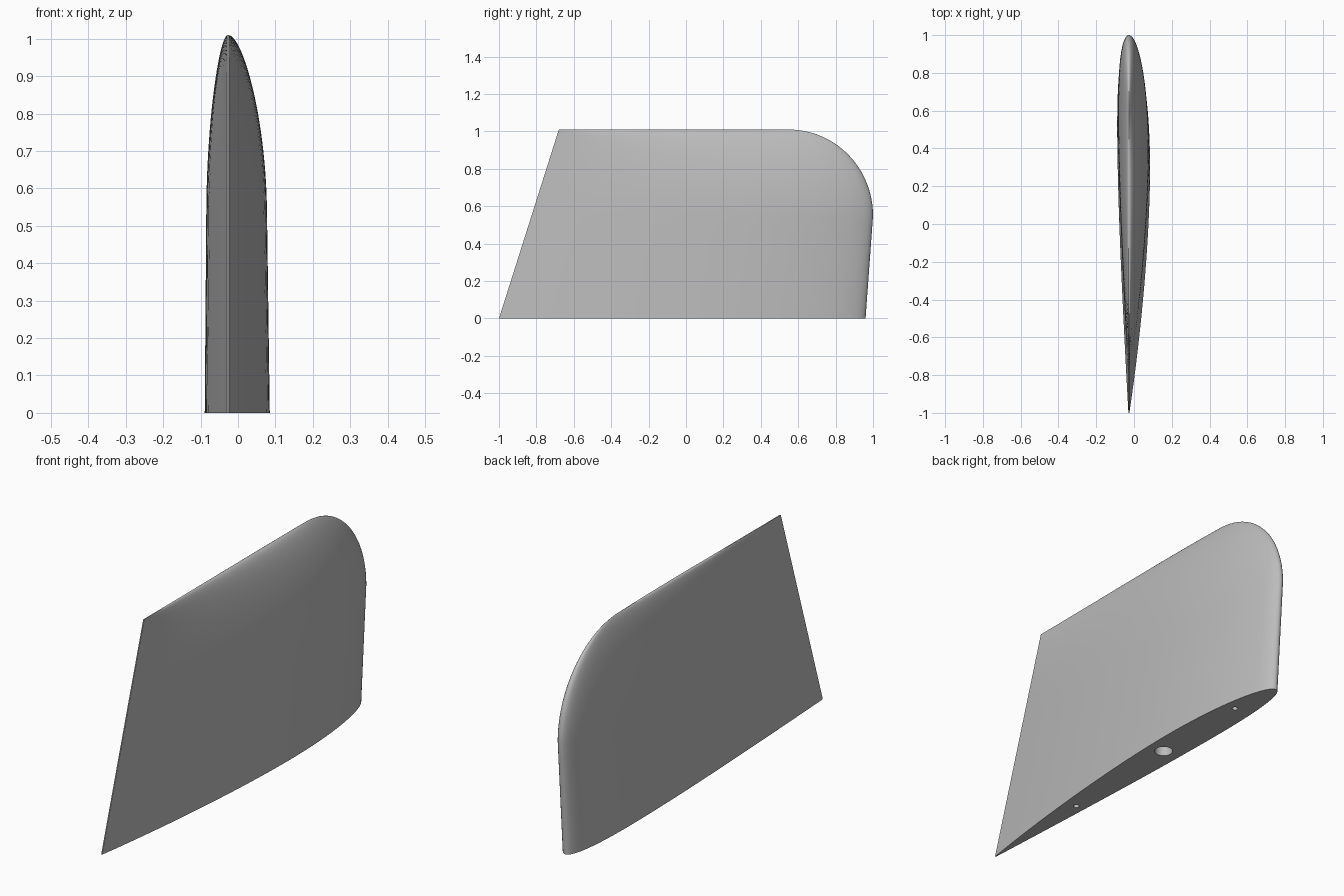
import bpy, bmesh, math

if "Cube" in bpy.data.objects:
    bpy.data.objects.remove(bpy.data.objects["Cube"])

CHORD_X = -0.027        # chord plane of the cambered section
Z_ROUND, TOP = 0.55, 1.01
N = 36                  # points along each side of the section

grey = bpy.data.materials.new("grey")
grey.diffuse_color = (0.5, 0.5, 0.5, 1)
grey.use_nodes = True
grey.node_tree.nodes["Principled BSDF"].inputs["Base Color"].default_value = grey.diffuse_color


def outline(z):
    """Trailing edge, leading edge and thickness factor at height z."""
    rear = -1 + 0.32 * z / TOP
    if z <= Z_ROUND:
        return rear, 0.96 + 0.04 * z / Z_ROUND, 1.0
    k = math.sqrt(max(0.0, 1 - ((z - Z_ROUND) / (TOP - Z_ROUND)) ** 2))
    return rear, 0.55 + 0.45 * k, k


def section(z):
    """Closed airfoil loop: right side to the nose, then the left side back."""
    rear, front, k = outline(z)
    c = front - rear
    right, left = [], []
    for i in range(N + 1):
        u = 1 - math.cos(math.pi / 2 * i / N)
        half = 5 * 0.087 * (0.2969 * math.sqrt(u) - 0.126 * u - 0.3516 * u**2
                            + 0.2843 * u**3 - 0.1036 * u**4)
        p = 0.4
        camber = 0.0138 * (u * (2 * p - u) / p**2 if u < p else
                           (1 - 2 * p + 2 * p * u - u * u) / (1 - p) ** 2)
        y = front - u * c
        edge = 0.0025 * u
        right.append((CHORD_X + c * k * (camber + half) + edge, y, z))
        left.append((CHORD_X + c * k * (camber - half) - edge, y, z))
    return right[::-1] + left[1:]


# fin body lofted from stacked sections, denser near the rounded tip
heights = [Z_ROUND * i / 8 for i in range(8)]
heights += [Z_ROUND + (TOP - Z_ROUND) * math.sin(math.pi / 2 * i / 24) for i in range(25)]
bm = bmesh.new()
rows = [[bm.verts.new(p) for p in section(z)] for z in heights]
for a, b in zip(rows, rows[1:]):
    for i in range(len(a)):
        j = (i + 1) % len(a)
        bm.faces.new((a[i], a[j], b[j], b[i]))
bm.faces.new(rows[0])
bm.faces.new(rows[-1])
bmesh.ops.recalc_face_normals(bm, faces=bm.faces)
mesh = bpy.data.meshes.new("fin")
bm.to_mesh(mesh)
bm.free()
fin = bpy.data.objects.new("fin", mesh)
bpy.context.collection.objects.link(fin)
mesh.materials.append(grey)

# shaft hole and two pin holes in the root face
for name, x, y, r, depth in (("shaft_hole", 0.003, 0.21, 0.04, 0.5),
                             ("front_pin_hole", 0.004, 0.71, 0.013, 0.1),
                             ("rear_pin_hole", -0.014, -0.42, 0.013, 0.1)):
    bpy.ops.mesh.primitive_cylinder_add(vertices=32, radius=r, depth=depth + 0.1,
                                        location=(x, y, (depth - 0.1) / 2))
    cutter = bpy.context.object
    cutter.name = name + "_cutter"
    cutter.data.materials.append(grey)
    cutter.hide_render = True
    cutter.hide_set(True)
    cut = fin.modifiers.new(name, 'BOOLEAN')
    cut.operation = 'DIFFERENCE'
    cut.solver = 'EXACT'
    cut.object = cutter

# bake the cuts, then smooth the skin and keep the edges sharp
bpy.context.view_layer.update()
baked = bpy.data.meshes.new_from_object(fin.evaluated_get(bpy.context.evaluated_depsgraph_get()))
fin.modifiers.clear()
fin.data = baked
for ob in [o for o in bpy.data.objects if o.name.endswith("_cutter")]:
    bpy.data.objects.remove(ob)
bpy.ops.object.select_all(action='DESELECT')
fin.select_set(True)
bpy.context.view_layer.objects.active = fin
bpy.ops.object.shade_smooth_by_angle(angle=math.radians(35))
